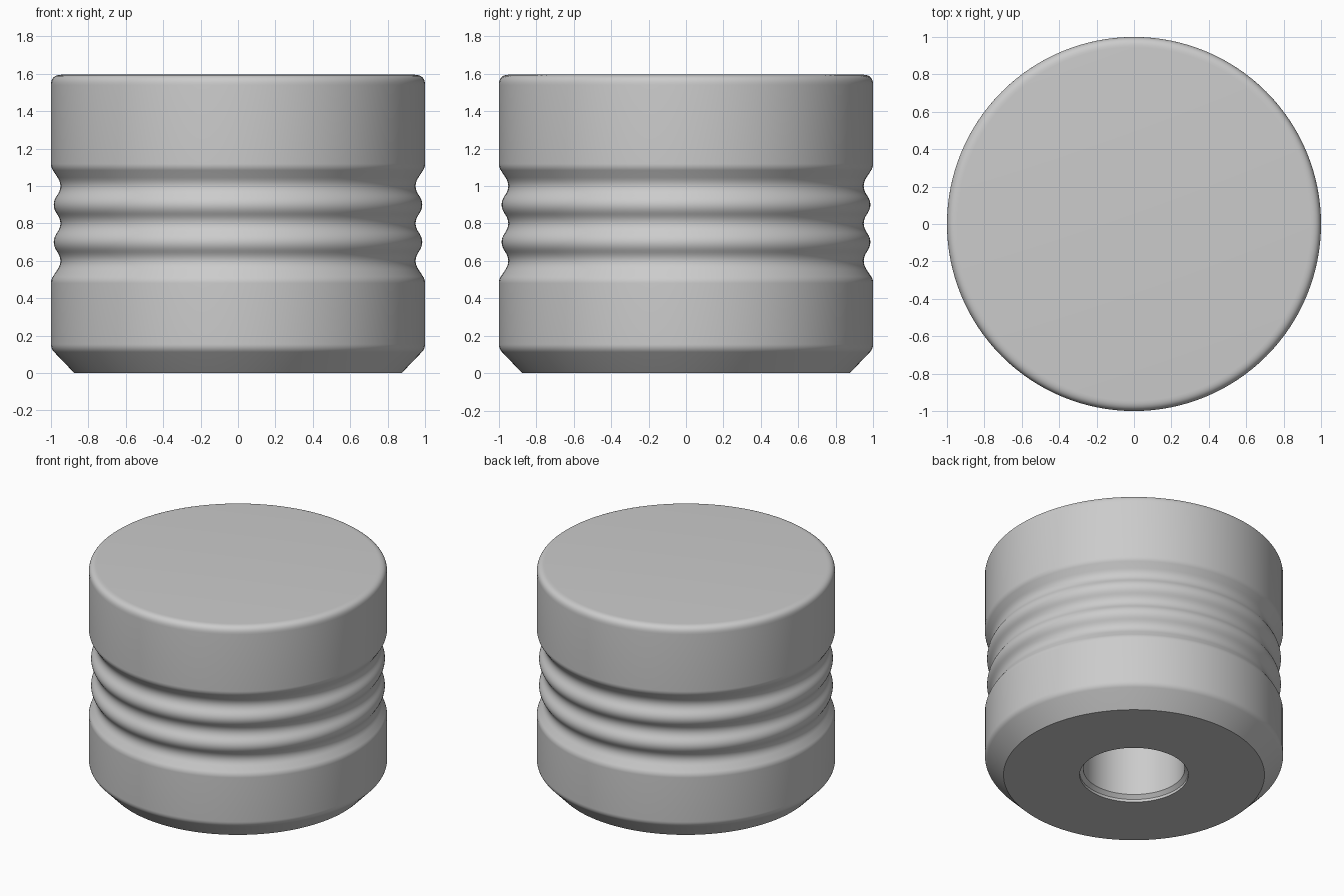
import bpy
import bmesh
import math
from mathutils import Vector, Matrix

default_cube = bpy.data.objects.get("Cube")
if default_cube:
    bpy.data.objects.remove(default_cube, do_unlink=True)

SEGMENTS = 128
HEIGHT = 1.595


def make_material(name, colour):
    mat = bpy.data.materials.new(name)
    mat.use_nodes = True
    mat.diffuse_color = colour
    mat.node_tree.nodes["Principled BSDF"].inputs["Base Color"].default_value = colour
    return mat


def rounded_profile(corners, steps=8):
    """Round each (radius, height, reach) corner of a profile; reach 0 stays sharp."""
    pts = [Vector((r, z)) for r, z, _ in corners]
    result = []
    for i, (point, corner) in enumerate(zip(pts, corners)):
        reach = corner[2]
        if reach == 0:
            result.append(point)
            continue
        start = point + (pts[i - 1] - point).normalized() * reach
        end = point + (pts[i + 1] - point).normalized() * reach
        for s in range(steps + 1):
            t = s / steps
            result.append(start * (1 - t) ** 2 + point * 2 * t * (1 - t) + end * t ** 2)
    return result


def lathe(name, profile, mat):
    """Revolve a profile that starts and ends on the axis."""
    bm = bmesh.new()
    rings = []
    for p in profile:
        if p.x < 1e-6:
            rings.append([bm.verts.new((0, 0, p.y))])
        else:
            rings.append([bm.verts.new(Matrix.Rotation(math.tau * k / SEGMENTS, 3, "Z")
                                       @ Vector((p.x, 0, p.y))) for k in range(SEGMENTS)])
    for low, high in zip(rings, rings[1:]):
        for k in range(SEGMENTS):
            n = (k + 1) % SEGMENTS
            if len(low) == 1:
                bm.faces.new((low[0], high[n], high[k]))
            elif len(high) == 1:
                bm.faces.new((low[k], low[n], high[0]))
            else:
                bm.faces.new((low[k], low[n], high[n], high[k]))
    bmesh.ops.recalc_face_normals(bm, faces=bm.faces)
    mesh = bpy.data.meshes.new(name)
    bm.to_mesh(mesh)
    bm.free()
    mesh.materials.append(mat)
    obj = bpy.data.objects.new(name, mesh)
    bpy.context.collection.objects.link(obj)
    bpy.ops.object.select_all(action="DESELECT")
    obj.select_set(True)
    bpy.context.view_layer.objects.active = obj
    bpy.ops.object.shade_smooth_by_angle(angle=math.radians(30))
    return obj


grey = make_material("plain grey", (0.6, 0.6, 0.6, 1))

# Blind bore in the base with a stepped, chamfered mouth
bore = [(0, 0.8, 0), (0.34, 0.8, 0), (0.34, 0.045, 0), (0.364, 0.02, 0), (0.364, 0, 0)]

# Chamfered foot and lower wall
foot = [(0.875, 0, 0), (1, 0.13, 0.025)]

# Three grooves with two rounded ribs between them
grooves = [(1, 0.5, 0.02)]
for i in range(3):
    z = 0.6 + 0.2 * i
    grooves.append((0.935, z, 0.054))
    if i < 2:
        grooves.append((1, z + 0.1, 0.054))
grooves.append((1, 1.1, 0.02))

# Rounded top rim and flat top
top = [(1, HEIGHT, 0.055), (0, HEIGHT, 0)]

lathe("grooved_plug", rounded_profile(bore + foot + grooves + top), grey)
